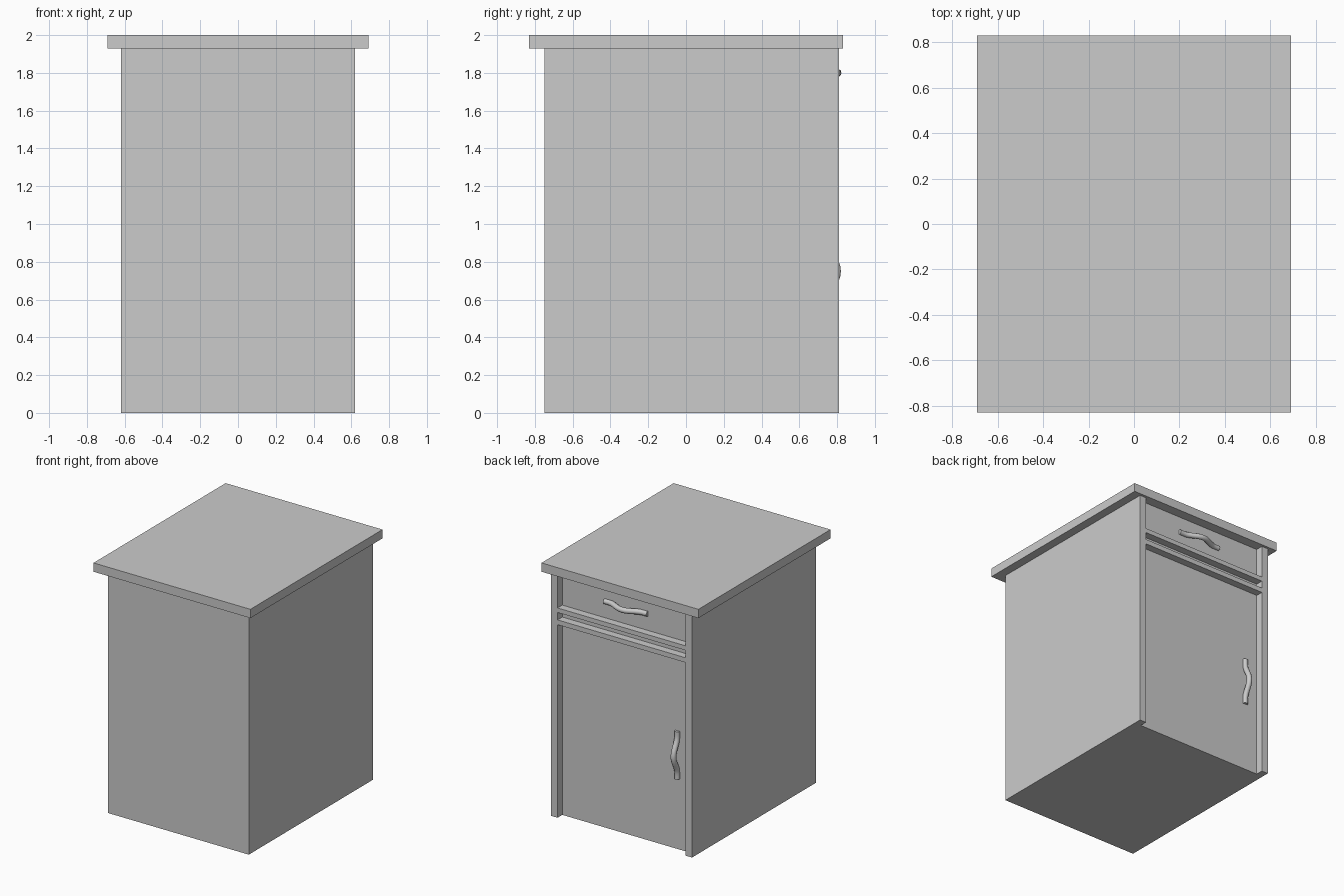
import bpy, bmesh, math
from mathutils import Vector

if "Cube" in bpy.data.objects:
    bpy.data.objects.remove(bpy.data.objects["Cube"])

W, INNER = 0.62, 0.563            # half width of body, half width of opening
BACK, FACE, LIP = -0.75, 0.75, 0.81   # plain wall, recessed door face, stile face
UNDER, TOP = 1.93, 2.0


def prism(name, outline, z0, z1):
    """Extrude a plan outline from z0 to z1."""
    bm = bmesh.new()
    face = bm.faces.new([bm.verts.new((x, y, z0)) for x, y in outline])
    new = bmesh.ops.extrude_face_region(bm, geom=[face])["geom"]
    bmesh.ops.translate(bm, vec=(0, 0, z1 - z0),
                        verts=[v for v in new if isinstance(v, bmesh.types.BMVert)])
    bmesh.ops.recalc_face_normals(bm, faces=bm.faces)
    mesh = bpy.data.meshes.new(name)
    bm.to_mesh(mesh)
    bm.free()
    ob = bpy.data.objects.new(name, mesh)
    bpy.context.collection.objects.link(ob)
    return ob


def rect(hx, y0, y1):
    return [(-hx, y0), (hx, y0), (hx, y1), (-hx, y1)]


def handle(name, centre, axis):
    """Round bar lying on the face, bowed outward in the middle."""
    curve = bpy.data.curves.new(name, "CURVE")
    curve.dimensions = "3D"
    curve.bevel_depth = 0.021
    curve.bevel_resolution = 3
    curve.use_fill_caps = True
    spline = curve.splines.new("POLY")
    n = 17
    spline.points.add(n - 1)
    for i, p in enumerate(spline.points):
        t = 2 * i / (n - 1) - 1
        bow = 0.025 * (1 + math.cos(math.pi * min(1, abs(t) / 0.8)))
        pos = Vector(centre) + Vector(axis) * (0.19 * t) + Vector((0, bow, 0))
        p.co = (*pos, 1)
    ob = bpy.data.objects.new(name, curve)
    bpy.context.collection.objects.link(ob)
    bpy.ops.object.select_all(action="DESELECT")
    ob.select_set(True)
    bpy.context.view_layer.objects.active = ob
    bpy.ops.object.convert(target="MESH")
    bpy.ops.object.shade_smooth_by_angle(angle=math.radians(40))


# Cabinet body with projecting stiles either side of the recessed face
prism("cabinet_body", [(-W, BACK), (W, BACK), (W, LIP), (INNER, LIP),
                       (INNER, FACE), (-INNER, FACE), (-INNER, LIP), (-W, LIP)],
      0, UNDER)

# Overhanging worktop
prism("worktop", rect(0.69, -0.83, 0.83), UNDER, TOP)

# Two rails between drawer and door
for name, z0, z1 in (("drawer_rail", 1.632, 1.668), ("door_rail", 1.535, 1.573)):
    prism(name, rect(INNER, FACE, LIP), z0, z1)

# Wavy handles
handle("drawer_handle", (0, 0.752, 1.80), (1, 0, 0))
handle("door_handle", (-0.45, 0.75, 0.75), (0, 0, 1))
